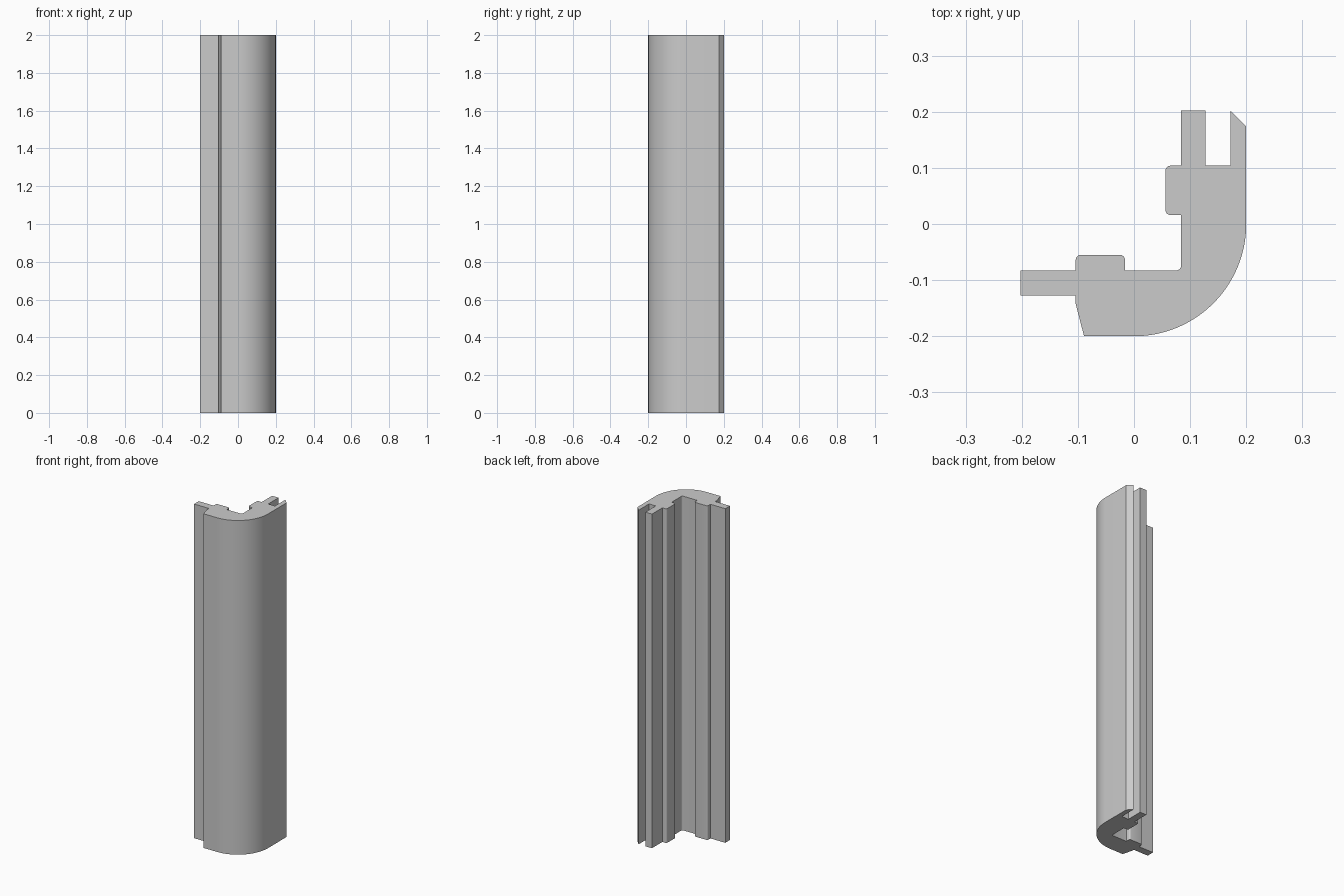
import bpy, bmesh, math

old = bpy.data.objects.get("Cube")
if old:
    bpy.data.objects.remove(old, do_unlink=True)

HEIGHT = 2.0
R = 0.2          # outer corner radius
SEGMENTS = 32

mat = bpy.data.materials.new("plain grey")
mat.use_nodes = True
grey = (0.6, 0.6, 0.6, 1)
mat.diffuse_color = grey
mat.node_tree.nodes["Principled BSDF"].inputs["Base Color"].default_value = grey


def fillet(cx, cy, r, start, end, n=4):
    """Points of an arc, angles in degrees."""
    angles = [math.radians(start + (end - start) * i / n) for i in range(n + 1)]
    return [(cx + r * math.cos(a), cy + r * math.sin(a)) for a in angles]


# Outer rounded corner, then the arm at the back with its slot
profile = fillet(0, 0, R, -90, 0, SEGMENTS)
profile += [(0.2, 0.174), (0.172, 0.202), (0.172, 0.104), (0.127, 0.104),
            (0.127, 0.202), (0.084, 0.202), (0.084, 0.104)]
# Raised pad on the inside of the back arm
profile += fillet(0.065, 0.095, 0.009, 90, 180)
profile += fillet(0.065, 0.025, 0.009, 180, 270)
profile += [(0.084, 0.016)]
# Inner corner
profile += fillet(0.075, -0.074, 0.009, 0, -90)
# Raised pad on the inside of the side arm
profile += [(-0.016, -0.083)]
profile += fillet(-0.025, -0.064, 0.009, 0, 90)
profile += fillet(-0.095, -0.064, 0.009, 90, 180)
# Side tongue and slanted front lip
profile += [(-0.104, -0.083), (-0.202, -0.083), (-0.202, -0.127),
            (-0.104, -0.127), (-0.104, -0.142), (-0.089, -0.2)]

# Extrude the cross-section to a straight post
bm = bmesh.new()
base = bm.faces.new([bm.verts.new((x, y, 0)) for x, y in profile])
top = bmesh.ops.extrude_face_region(bm, geom=[base], use_keep_orig=True)
bmesh.ops.translate(bm, vec=(0, 0, HEIGHT),
                    verts=[g for g in top["geom"] if isinstance(g, bmesh.types.BMVert)])
bmesh.ops.recalc_face_normals(bm, faces=bm.faces)
mesh = bpy.data.meshes.new("corner_post")
bm.to_mesh(mesh)
bm.free()
mesh.materials.append(mat)

post = bpy.data.objects.new("corner_post", mesh)
bpy.context.collection.objects.link(post)
bpy.ops.object.select_all(action='DESELECT')
post.select_set(True)
bpy.context.view_layer.objects.active = post
bpy.ops.object.shade_smooth_by_angle(angle=math.radians(25))
